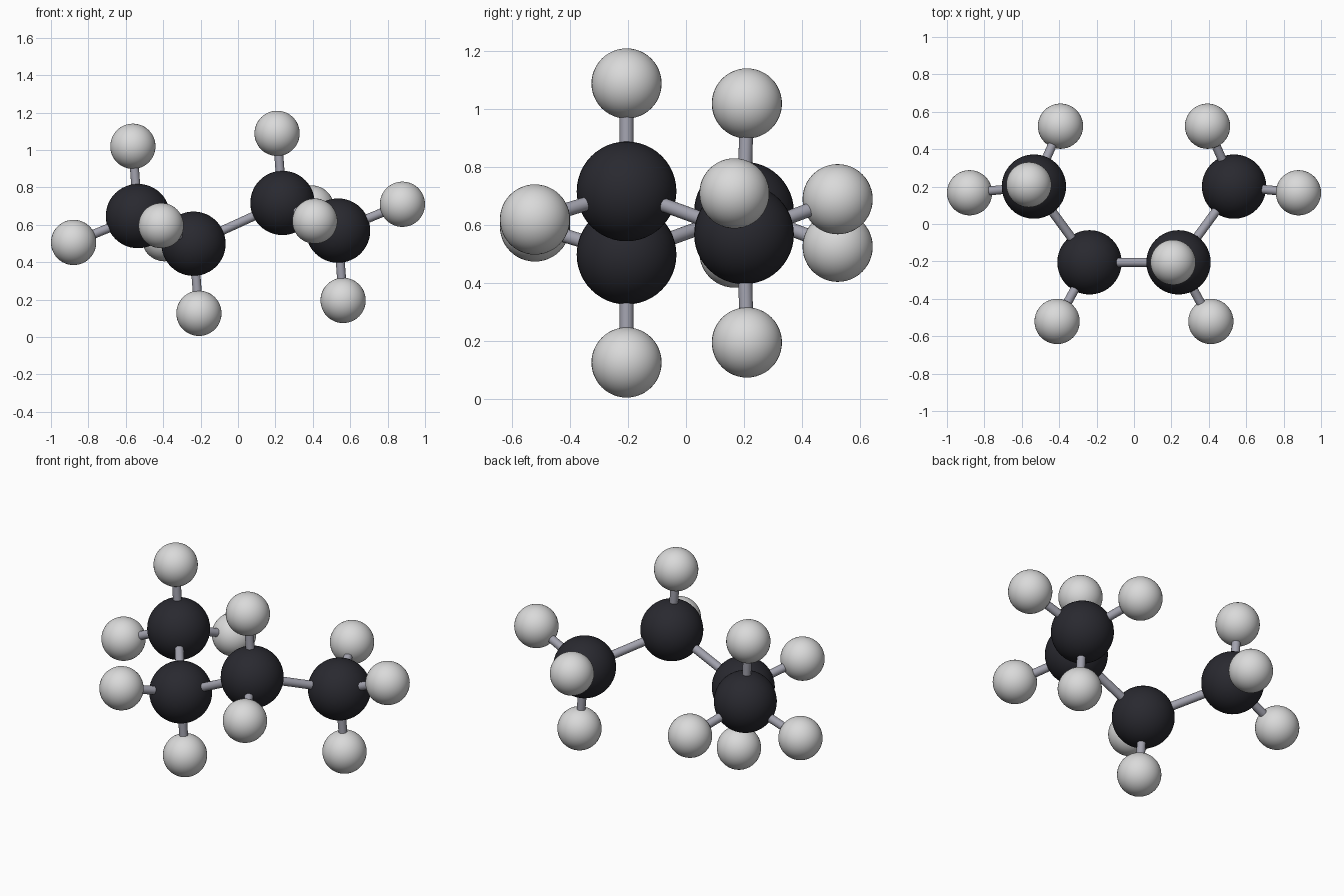
import bpy
import math
from mathutils import Vector

cube = bpy.data.objects.get("Cube")
if cube:
    bpy.data.objects.remove(cube, do_unlink=True)


def make_material(name, color):
    mat = bpy.data.materials.new(name)
    mat.use_nodes = True
    mat.diffuse_color = color
    bsdf = next(n for n in mat.node_tree.nodes if n.type == 'BSDF_PRINCIPLED')
    bsdf.inputs["Base Color"].default_value = color
    return mat


CHARCOAL = make_material("charcoal", (0.022, 0.022, 0.029, 1))
WHITE = make_material("off_white", (0.7, 0.7, 0.7, 1))
GREY = make_material("bond_grey", (0.36, 0.36, 0.42, 1))

CARBON_R, HYDROGEN_R, BOND_R = 0.172, 0.121, 0.024
AXIS_Z = 0.608  # height of the twofold axis, which runs along y


def finish(name, mat):
    obj = bpy.context.object
    obj.name = name
    obj.data.materials.append(mat)
    bpy.ops.object.shade_smooth_by_angle()


def ball(name, pos, radius, mat):
    bpy.ops.mesh.primitive_uv_sphere_add(
        segments=40, ring_count=24, radius=radius, location=pos)
    finish(name, mat)


def bond(name, a, b):
    d = b - a
    bpy.ops.mesh.primitive_cylinder_add(
        vertices=20, radius=BOND_R, depth=d.length, location=(a + b) / 2,
        rotation=d.to_track_quat('Z', 'Y').to_euler())
    finish(name, GREY)


# Right half of the chain: each carbon with its hydrogens, z measured from the axis
HALF = {
    "inner": ((-0.238, -0.205, -0.109),
              [(-0.209, -0.205, -0.481), (-0.411, -0.521, -0.012)]),
    "end": ((-0.535, 0.2, 0.039),
            [(-0.562, 0.21, 0.412), (-0.879, 0.167, -0.102),
             (-0.393, 0.523, -0.082)]),
}

# The left half is the same, turned half a circle about the axis
inner = {}
for side, s in (("right", 1), ("left", -1)):
    def place(p):
        return Vector((s * p[0], p[1], AXIS_Z + s * p[2]))

    for part, (carbon, hydrogens) in HALF.items():
        c = place(carbon)
        ball(f"{side}_{part}_carbon", c, CARBON_R, CHARCOAL)
        for i, p in enumerate(hydrogens, 1):
            h = place(p)
            ball(f"{side}_{part}_hydrogen_{i}", h, HYDROGEN_R, WHITE)
            bond(f"{side}_{part}_hydrogen_bond_{i}", c, h)
    inner[side] = place(HALF["inner"][0])
    bond(f"{side}_carbon_bond", inner[side], place(HALF["end"][0]))

# Bond joining the two halves
bond("middle_carbon_bond", inner["right"], inner["left"])
